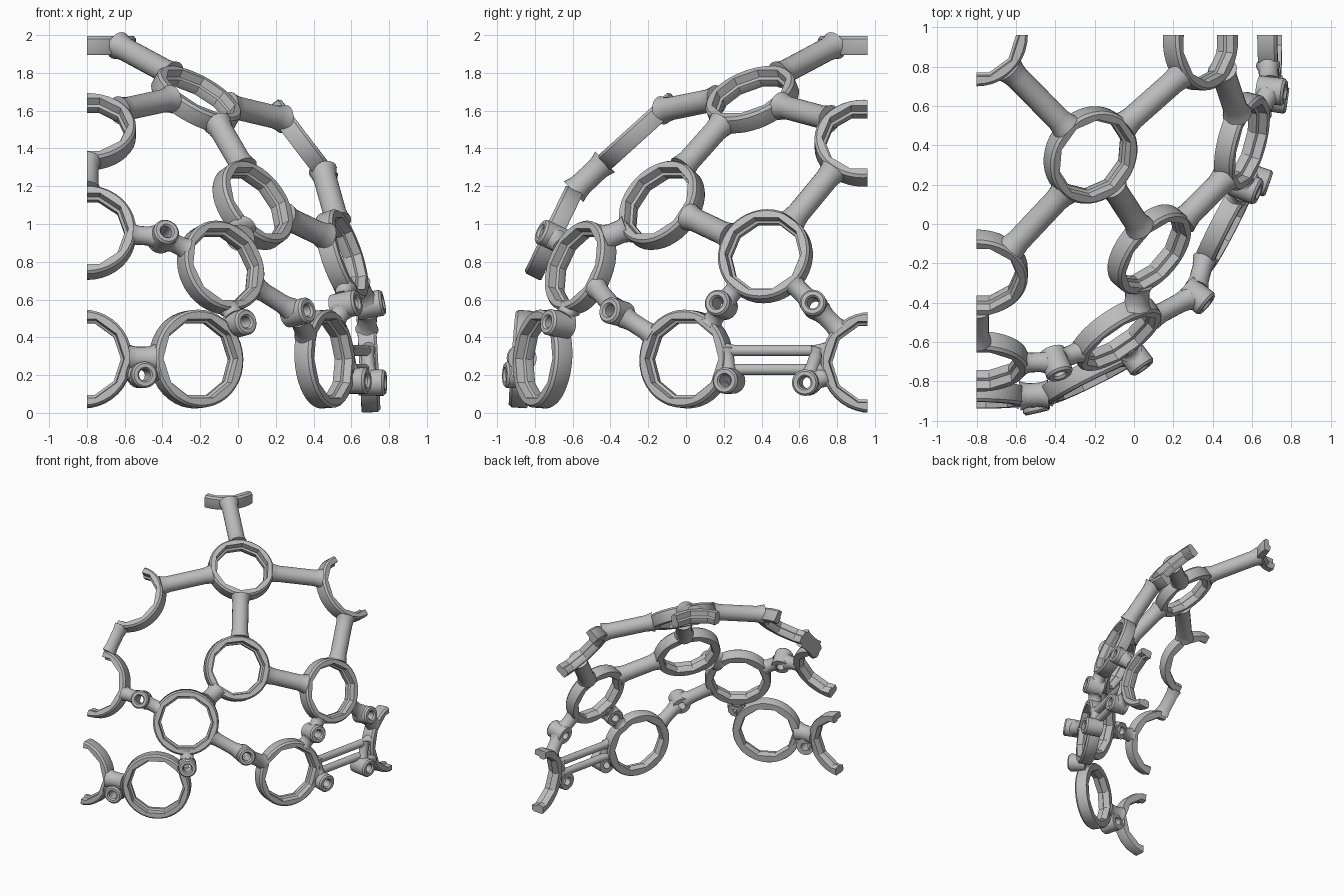
import bpy, bmesh, math
from mathutils import Vector

if "Cube" in bpy.data.objects:
    bpy.data.objects.remove(bpy.data.objects["Cube"])

# single flat colour
grey = bpy.data.materials.new("plain_grey")
grey.use_nodes = True
COLOUR = (0.5, 0.5, 0.5, 1)
grey.diffuse_color = COLOUR
grey.node_tree.nodes["Principled BSDF"].inputs["Base Color"].default_value = COLOUR

# the cage follows an ellipsoid; the two cut planes pass through its middle
MID = Vector((-0.8, 0.96, 0.15))
CUTS = ((MID, Vector((-1, 0, 0))), (MID, Vector((0, 1, 0))))
UP = Vector((0, 0, 1))


def outward(p):
    d = p - MID
    return Vector((d.x / 2.31, d.y / 3.4, d.z / 3.4)).normalized()


def frame(n):
    u = UP.cross(n)
    u = u.normalized() if u.length > 0.05 else Vector((1, 0, 0))
    return u, n.cross(u)


def decagon(a):
    """Scale that turns a circle into a ten-sided outline."""
    side = math.tau / 10
    return math.cos(side / 2) / math.cos(a % side - side / 2)


def finish(name, bm):
    """Trim at the cut planes, cap the cuts and make the object."""
    for co, no in CUTS:
        geom = bm.verts[:] + bm.edges[:] + bm.faces[:]
        cut = bmesh.ops.bisect_plane(bm, geom=geom, dist=1e-5, plane_co=co,
                                     plane_no=no, clear_outer=True)["geom_cut"]
        edges = [e for e in cut if isinstance(e, bmesh.types.BMEdge) and e.is_boundary]
        if edges:
            bmesh.ops.holes_fill(bm, edges=edges, sides=0)
    bmesh.ops.recalc_face_normals(bm, faces=bm.faces[:])
    mesh = bpy.data.meshes.new(name)
    bm.to_mesh(mesh)
    bm.free()
    mesh.materials.append(grey)
    ob = bpy.data.objects.new(name, mesh)
    bpy.context.collection.objects.link(ob)
    bpy.ops.object.select_all(action='DESELECT')
    ob.select_set(True)
    bpy.context.view_layer.objects.active = ob
    bpy.ops.object.shade_smooth_by_angle(angle=math.radians(32))


def revolve(name, origin, axis, profile, segs, hollow):
    """Turn (radius, height, faceted) points round an axis; cap if not hollow."""
    bm = bmesh.new()
    u, v = frame(axis)
    loops = []
    for r, h, faceted in profile:
        loop = []
        for i in range(segs):
            a = math.tau * i / segs
            k = r * (decagon(a) if faceted else 1)
            loop.append(bm.verts.new(origin + axis * h + k * (math.cos(a) * u + math.sin(a) * v)))
        loops.append(loop)
    pairs = list(zip(loops, loops[1:]))
    if hollow:
        pairs.append((loops[-1], loops[0]))
    else:
        bm.faces.new(loops[0])
        bm.faces.new(loops[-1])
    for p, q in pairs:
        for i in range(segs):
            j = (i + 1) % segs
            bm.faces.new((p[i], p[j], q[j], q[i]))
    finish(name, bm)


def rod(name, a, b, r, flare=0.0):
    """Round bar whose ends widen softly."""
    d = b - a
    n = d.length
    f = min(0.06, n * 0.3)
    profile = [(r + flare, 0, 0), (r + flare * 0.35, f * 0.5, 0), (r, f, 0),
               (r, n - f, 0), (r + flare * 0.35, n - f * 0.5, 0), (r + flare, n, 0)]
    revolve(name, a, d.normalized(), profile, 20, False)


# rings: centre and outer radius
RINGS = {
    "crown": ((-0.8, 0.96, 1.945), 0.26),
    "upper_middle": ((-0.22, 0.35, 1.66), 0.25),
    "upper_front": ((-0.8, -0.25, 1.49), 0.26),
    "upper_side": ((0.34, 0.94, 1.43), 0.26),
    "centre": ((0.08, -0.13, 1.1), 0.25),
    "middle_front": ((-0.8, -0.70, 0.955), 0.26),
    "middle_corner": ((-0.09, -0.56, 0.77), 0.25),
    "middle_side": ((0.55, 0.42, 0.83), 0.25),
    "lower_corner": ((-0.22, -0.76, 0.285), 0.26),
    "lower_front": ((-0.82, -0.87, 0.285), 0.26),
    "lower_side": ((0.46, 0.0, 0.285), 0.26),
    "lower_back": ((0.69, 0.98, 0.267), 0.266),
}
RINGS = {k: (Vector(c), r) for k, (c, r) in RINGS.items()}

for key, (c, r) in RINGS.items():
    profile = [(r - 0.006, -0.05, 0), (r, -0.04, 0), (r, 0.035, 0), (r - 0.012, 0.05, 0),
               (r - 0.04, 0.05, 1), (r - 0.046, 0.008, 1), (r - 0.06, 0.0, 1),
               (r - 0.06, -0.03, 1), (r - 0.05, -0.05, 1)]
    revolve(key + "_ring", c, outward(c), profile, 40, True)


def rim(key, target):
    """Point in the wall of a ring on the side facing a target."""
    c, r = RINGS[key]
    n = outward(c)
    d = target - c
    d -= n * d.dot(n)
    return c + d.normalized() * (r - 0.02)


# plain struts between rings
STRUTS = [("crown", "upper_middle"), ("upper_middle", "upper_front"),
          ("upper_middle", "upper_side"), ("upper_middle", "centre"),
          ("centre", "middle_side"), ("middle_side", "upper_side"),
          ("centre", "middle_corner"), ("upper_front", "middle_front"),
          ("lower_corner", "lower_front")]
for a, b in STRUTS:
    rod(f"{a}_to_{b}_strut", rim(a, RINGS[b][0]), rim(b, RINGS[a][0]), 0.062, 0.014)

# drilled bosses, each with necks to the rings beside it
BOSSES = [
    ("front", (-0.40, -0.70, 0.93), ("middle_front", "middle_corner")),
    ("corner", (0.0, -0.67, 0.47), ("middle_corner", "lower_corner")),
    ("middle", (0.31, -0.36, 0.53), ("middle_corner", "lower_side")),
    ("low_front", (-0.51, -0.88, 0.2), ("lower_corner", "lower_front")),
    ("side", (0.56, 0.19, 0.57), ("middle_side", "lower_side")),
    ("back", (0.69, 0.68, 0.57), ("middle_side", "lower_back")),
    ("low_side", (0.61, 0.23, 0.17), ("lower_side",)),
    ("low_back", (0.70, 0.64, 0.16), ("lower_back",)),
]
for key, p, rings in BOSSES:
    p = Vector(p)
    profile = [(0.068, -0.06, 0), (0.07, 0.07, 0), (0.06, 0.082, 0),
               (0.04, 0.082, 0), (0.031, 0.07, 0), (0.031, -0.06, 0)]
    revolve(key + "_boss", p, outward(p), profile, 24, True)
    for ring in rings:
        a = rim(ring, p)
        b = p + (a - p).normalized() * 0.045
        rod(f"{key}_neck_{ring}", a, b, 0.05, 0.012)

# slotted link between the two side rings
LINK_A, LINK_B = Vector((0.57, 0.2, 0)), Vector((0.69, 0.74, 0))
for key, z in (("upper", 0.33), ("lower", 0.23)):
    rod(key + "_link_bar", LINK_A + UP * z, LINK_B + UP * z, 0.03, 0.015)
for key, t, boss in (("side", 0.03, BOSSES[6]), ("back", 0.93, BOSSES[7])):
    top = LINK_A.lerp(LINK_B, t) + UP * 0.34
    foot = Vector(boss[1])
    rod(key + "_link_post", top, foot + (top - foot).normalized() * 0.045, 0.035, 0.01)
